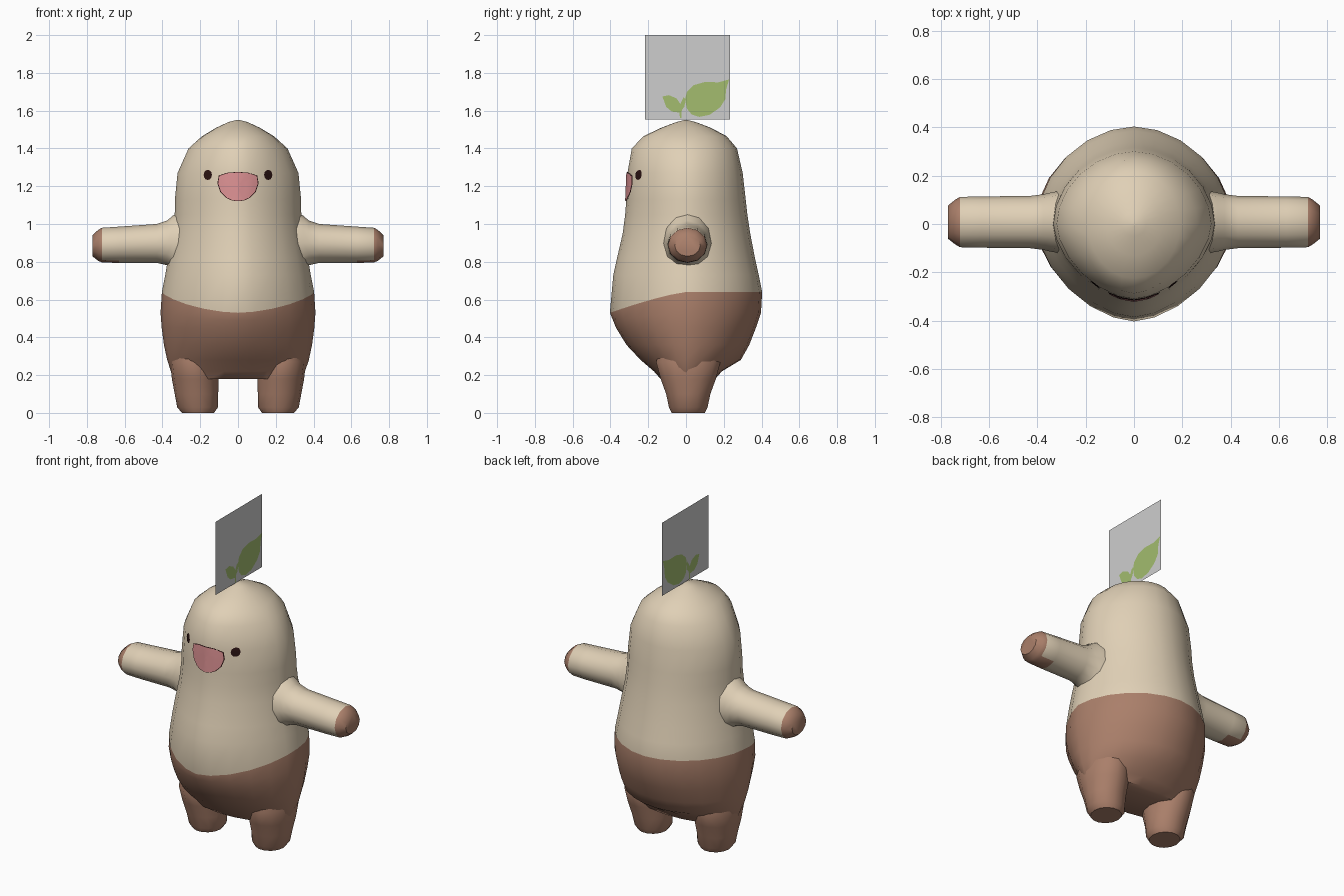
import bpy, bmesh, math
from mathutils import Vector
from mathutils.bvhtree import BVHTree

if "Cube" in bpy.data.objects:
    bpy.data.objects.remove(bpy.data.objects["Cube"])


def material(name, rgb):
    m = bpy.data.materials.new(name)
    lin = [(c / 255 / 12.92) if c < 11 else ((c / 255 + 0.055) / 1.055) ** 2.4 for c in rgb]
    m.diffuse_color = (*lin, 1)
    m.use_nodes = True
    m.node_tree.nodes["Principled BSDF"].inputs["Base Color"].default_value = m.diffuse_color
    return m


CREAM = material("cream", (224, 208, 182))
BROWN = material("brown", (170, 127, 106))
PINK = material("pink", (220, 145, 147))
DARK = material("dark", (42, 18, 18))
GREEN = material("leaf green", (163, 188, 111))
GREY = material("grey", (206, 206, 206))


def add_object(name, bm, mats, smooth=True):
    me = bpy.data.meshes.new(name)
    bm.to_mesh(me)
    bm.free()
    for m in mats:
        me.materials.append(m)
    ob = bpy.data.objects.new(name, me)
    bpy.context.collection.objects.link(ob)
    if smooth:
        bpy.ops.object.select_all(action='DESELECT')
        ob.select_set(True)
        bpy.context.view_layer.objects.active = ob
        bpy.ops.object.shade_smooth_by_angle(angle=math.radians(50))
    return ob


def loft(rings):
    """Skin closed rings of points and cap both ends."""
    bm = bmesh.new()
    vs = [[bm.verts.new(p) for p in r] for r in rings]
    n = len(vs[0])
    for a, b in zip(vs, vs[1:]):
        for i in range(n):
            j = (i + 1) % n
            bm.faces.new((a[i], a[j], b[j], b[i]))
    bm.faces.new(vs[0])
    bm.faces.new(vs[-1])
    bmesh.ops.recalc_face_normals(bm, faces=bm.faces)
    return bm


# Body profile: height, half width, front depth, back depth
PROFILE = [
    (0.18, 0.335, 0.135, 0.155), (0.22, 0.355, 0.17, 0.19), (0.28, 0.375, 0.24, 0.29),
    (0.36, 0.392, 0.315, 0.335), (0.45, 0.404, 0.37, 0.37), (0.53, 0.41, 0.403, 0.397),
    (0.64, 0.403, 0.402, 0.403), (0.73, 0.385, 0.385, 0.385), (0.82, 0.37, 0.365, 0.365),
    (0.95, 0.345, 0.335, 0.34), (1.05, 0.335, 0.322, 0.325), (1.13, 0.334, 0.316, 0.316),
    (1.27, 0.32, 0.31, 0.30), (1.40, 0.262, 0.287, 0.27), (1.465, 0.19, 0.225, 0.215),
    (1.51, 0.115, 0.13, 0.13), (1.54, 0.05, 0.05, 0.05), (1.55, 0.01, 0.01, 0.01),
]
HEM = 6        # profile row that becomes the dipped trouser hem


def sizes(z):
    for a, b in zip(PROFILE, PROFILE[1:]):
        if z <= b[0]:
            t = (z - a[0]) / (b[0] - a[0])
            return [a[k] + (b[k] - a[k]) * t for k in (1, 2, 3)]


def body_point(z, t):
    w, front, back = sizes(z)
    c, s = math.cos(t), math.sin(t)
    p = 1.7 if s < 0 else 1.88
    if z > 1.45:
        p = 2
    x = math.copysign(abs(c) ** (2 / p), c) * w
    y = math.copysign(abs(s) ** (2 / p), s) * (front if s < 0 else back)
    return Vector((x, y, z))


SEG = 24
rings = []
for k, row in enumerate(PROFILE):
    ring = []
    for i in range(SEG):
        t = math.tau * i / SEG
        z = row[0]
        dip = max(0, -math.sin(t)) ** 1.5
        if k == HEM:
            z -= 0.11 * dip
        elif k == HEM - 1:
            z -= 0.04 * dip
        ring.append(body_point(z, t))
    rings.append(ring)
bm = loft(rings)
bm.faces.ensure_lookup_table()
for i, f in enumerate(bm.faces):
    f.material_index = 1 if i < HEM * SEG or i == len(PROFILE[1:]) * SEG else 0
surface = BVHTree.FromBMesh(bm)
add_object("body", bm, [CREAM, BROWN])


# Legs: height, centre x, half width, half depth
LEG = [(0, 0.212, 0.085, 0.09), (0.03, 0.214, 0.108, 0.105), (0.10, 0.22, 0.115, 0.12),
       (0.18, 0.226, 0.124, 0.15), (0.27, 0.235, 0.125, 0.175), (0.40, 0.23, 0.09, 0.13)]
# Arms: distance out, centre height, half depth, half height
ARM = [(0.30, 0.895, 0.13, 0.17), (0.345, 0.90, 0.122, 0.145), (0.375, 0.90, 0.115, 0.118),
       (0.43, 0.897, 0.108, 0.103), (0.63, 0.89, 0.106, 0.096), (0.72, 0.888, 0.104, 0.092),
       (0.74, 0.887, 0.092, 0.082), (0.77, 0.885, 0.068, 0.056)]


def oval(n):
    return [(math.cos(math.tau * i / n), math.sin(math.tau * i / n)) for i in range(n)]


for side, label in ((-1, "left"), (1, "right")):
    bm = loft([[(side * (cx + hx * c), 0.012 + hy * s, z) for c, s in oval(14)]
               for z, cx, hx, hy in LEG])
    add_object(label + "_leg", bm, [BROWN])

    bm = loft([[(side * x, 0.008 + hy * c, cz + hz * s) for c, s in oval(12)]
               for x, cz, hy, hz in ARM])
    # Brown paw tip, reaching a little further along the underside
    for f in bm.faces:
        m = f.calc_center_median()
        if abs(m.x) > 0.725 or (abs(m.x) > 0.64 and m.z < 0.815):
            f.material_index = 1
    add_object(label + "_arm", bm, [CREAM, BROWN])


def face_plate(name, outline, mat, lift):
    """Thin plate hugging the front of the head."""
    n = len(outline)
    mx = sum(p[0] for p in outline) / n
    mz = sum(p[1] for p in outline) / n

    def stick(x, z):
        hit = surface.ray_cast(Vector((x, -2, z)), Vector((0, 1, 0)))[0]
        return bm.verts.new((x, hit.y - lift, z))

    bm = bmesh.new()
    steps = 5
    vs = [[stick(mx + (x - mx) * k / steps, mz + (z - mz) * k / steps) for x, z in outline]
          for k in range(1, steps + 1)]
    centre = stick(mx, mz)
    for i in range(n):
        j = (i + 1) % n
        bm.faces.new((centre, vs[0][i], vs[0][j]))
        for a, b in zip(vs, vs[1:]):
            bm.faces.new((a[i], b[i], b[j], a[j]))
    bm.normal_update()
    if sum(f.normal.y for f in bm.faces) > 0:
        bmesh.ops.reverse_faces(bm, faces=bm.faces)
    add_object(name, bm, [mat])


# Eyes
for side, label in ((-1, "left"), (1, "right")):
    face_plate(label + "_eye", [(side * 0.16 + 0.022 * c, 1.26 + 0.027 * s)
                                for c, s in oval(12)], DARK, 0.004)

# Mouth with a thin dark rim
half = [(0, 1.272), (0.05, 1.27), (0.098, 1.255), (0.105, 1.215), (0.09, 1.17),
        (0.06, 1.14), (0.03, 1.127), (0, 1.124)]
mouth = half + [(-x, z) for x, z in half[-2:0:-1]]
face_plate("mouth_rim", [(x * 1.04, 1.2 + (z - 1.2) * 1.04) for x, z in mouth], DARK, 0.003)
face_plate("mouth", mouth, PINK, 0.006)


def card(name, outline, x, mat):
    bm = bmesh.new()
    f = bm.faces.new([bm.verts.new((x, y, z)) for y, z in outline])
    f.normal_update()
    if f.normal.x * (x or 1) < 0:
        f.normal_flip()
    add_object(name, bm, [mat], False)


# Upright card above the head with a two-leaf sprout on both faces
card("sprout_card", [(-0.217, 1.553), (0.233, 1.553), (0.233, 2.0), (-0.217, 2.0)], 0, GREY)
BIG = [(0.228, 1.765), (0.17, 1.75), (0.10, 1.752), (0.04, 1.735), (0.005, 1.70),
       (-0.005, 1.66), (0.005, 1.61), (0.03, 1.58), (0.07, 1.567), (0.125, 1.578),
       (0.18, 1.617), (0.208, 1.66), (0.212, 1.71)]
SMALL = [(-0.125, 1.675), (-0.09, 1.682), (-0.05, 1.665), (-0.03, 1.635), (-0.012, 1.672),
         (-0.004, 1.66), (-0.008, 1.62), (-0.022, 1.605), (-0.025, 1.56), (-0.032, 1.56),
         (-0.035, 1.59), (-0.075, 1.595), (-0.105, 1.62)]
for x, label in ((-0.003, "left"), (0.003, "right")):
    card("big_leaf_" + label, BIG, x, GREEN)
    card("small_leaf_" + label, SMALL, x, GREEN)
